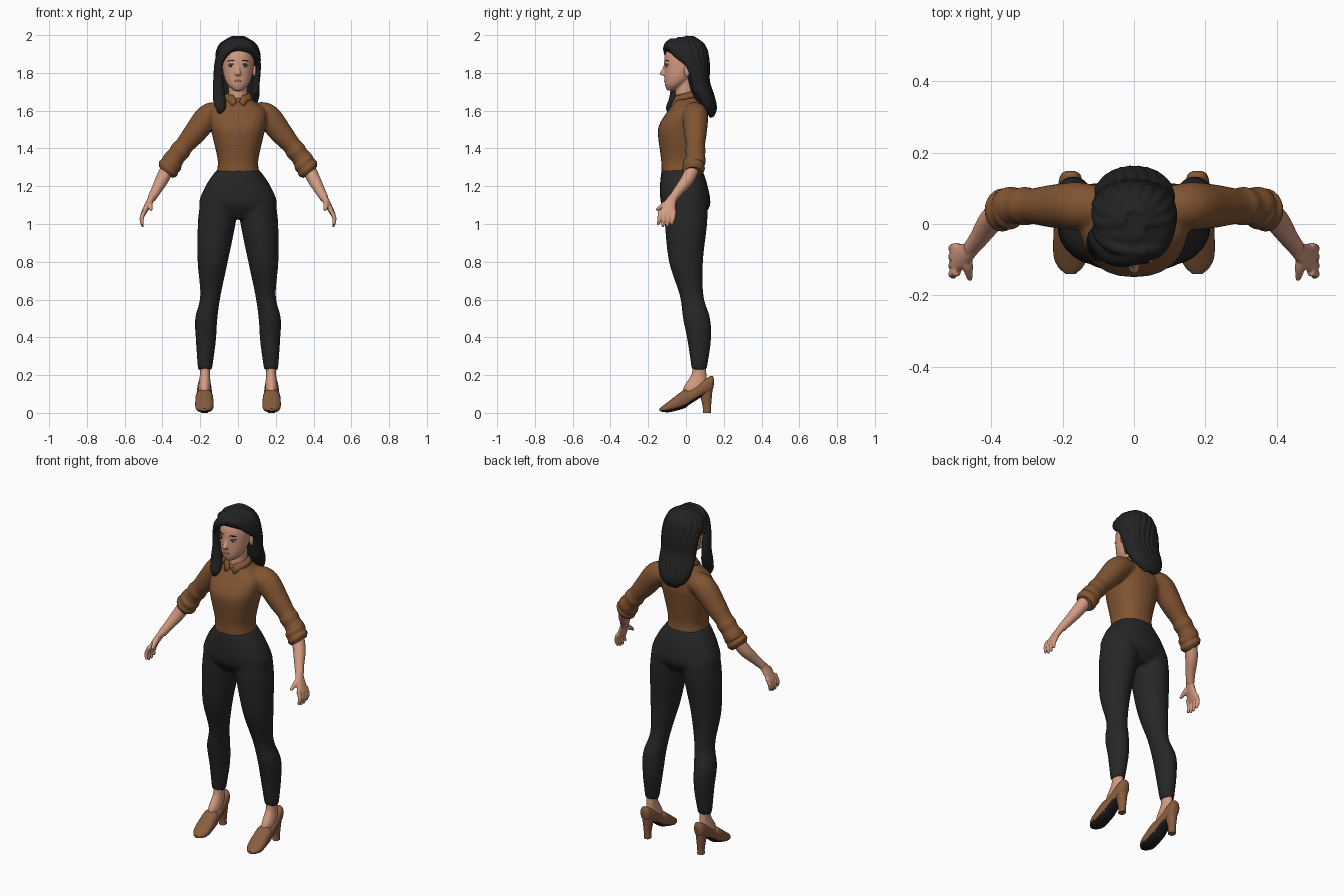
import bpy, bmesh, math
from mathutils import Vector

cube = bpy.data.objects.get("Cube")
if cube:
    bpy.data.objects.remove(cube, do_unlink=True)


def material(name, *rgb):
    made = bpy.data.materials.new(name)
    made.use_nodes = True
    made.diffuse_color = (*rgb, 1)
    shader = made.node_tree.nodes["Principled BSDF"]
    shader.inputs["Base Color"].default_value = (*rgb, 1)
    shader.inputs["Roughness"].default_value = .8
    return made


SKIN = material("skin", .66, .33, .22)
SHIRT = material("brown cloth", .22, .09, .032)
TROUSER = material("charcoal cloth", .02, .02, .02)
HAIR = material("black hair", .016, .016, .017)
SHOE = material("tan leather", .25, .11, .05)
SOLE = material("black sole", .012, .012, .012)
WHITE = material("eye white", .5, .45, .4)
IRIS = material("dark iris", .02, .01, .01)
LIP = material("lip", .46, .16, .12)

X, Y, Z = Vector((1, 0, 0)), Vector((0, 1, 0)), Vector((0, 0, 1))
SIDES = {"left": 1, "right": -1}


def spline(stations, steps=6):
    """Smooth curve through stations (x, y, z, radius[, second radius])."""
    knots = [Vector((*s, s[-1])[:5]) for s in stations]
    knots = [2 * knots[0] - knots[1], *knots, 2 * knots[-1] - knots[-2]]
    curve = []
    for before, start, end, after in zip(knots, knots[1:], knots[2:], knots[3:]):
        leave, arrive = (end - before) / 2, (after - start) / 2
        for step in range(steps):
            t = step / steps
            ease = t * t * (3 - 2 * t)
            curve.append(start.lerp(end, ease) + leave * t * (1 - t) ** 2 - arrive * t * t * (1 - t))
    return curve + [knots[-2]]


def loft(bm, stations, plane=(X, Y), ref=None, power=2, count=24):
    """Skin rings along a path: in a fixed plane, or square to the path."""
    points = spline(stations)
    rings = []
    for i, point in enumerate(points):
        u, v = plane
        if ref:
            ahead = points[min(i + 1, len(points) - 1)] - points[max(i - 1, 0)]
            tangent = ahead.to_3d().normalized()
            u = (ref - tangent * ref.dot(tangent)).normalized()
            v = tangent.cross(u)
        ring = []
        for k in range(count):
            angle = math.tau * k / count
            c, s = math.cos(angle), math.sin(angle)
            c = math.copysign(abs(c) ** (2 / power), c) * max(point[3], .001)
            s = math.copysign(abs(s) ** (2 / power), s) * max(point[4], .001)
            ring.append(bm.verts.new(point.to_3d() + u * c + v * s))
        rings.append(ring)
    for low, high in zip(rings, rings[1:]):
        for k in range(count):
            bm.faces.new((low[k], low[k - 1], high[k - 1], high[k]))
    bm.faces.new(rings[0])
    bm.faces.new(rings[-1])


def flip(stations, side):
    return [(side * x, *rest) for x, *rest in stations]


def span(rows):
    """Rows of (z, front, back, half width) become centred stations."""
    return [(0, (front + back) / 2, z, half, (back - front) / 2) for z, front, back, half in rows]


def finish(name, bm, *materials, voxel=None, smooth=2):
    bmesh.ops.recalc_face_normals(bm, faces=bm.faces)
    mesh = bpy.data.meshes.new(name)
    bm.to_mesh(mesh)
    bm.free()
    part = bpy.data.objects.new(name, mesh)
    bpy.context.collection.objects.link(part)
    for made in materials:
        mesh.materials.append(made)
    if voxel:
        blend = part.modifiers.new("blend", "REMESH")
        blend.mode, blend.voxel_size, blend.use_smooth_shade = "VOXEL", voxel, True
        soften = part.modifiers.new("soften", "SMOOTH")
        soften.factor, soften.iterations = .5, smooth
    else:
        bpy.ops.object.select_all(action="DESELECT")
        part.select_set(True)
        bpy.context.view_layer.objects.active = part
        bpy.ops.object.shade_smooth_by_angle(angle=math.radians(45))
    return part


def ball(name, made, centre, radii):
    bm = bmesh.new()
    bmesh.ops.create_uvsphere(bm, u_segments=16, v_segments=10, radius=1)
    for vert in bm.verts:
        vert.co = Vector(a * r + c for a, r, c in zip(vert.co, radii, centre))
    finish(name, bm, made)


# Trousers: pelvis and two legs blended together
bm = bmesh.new()
loft(bm, span([(1.285, -.13, .088, .115), (1.2, -.138, .115, .173), (1.1, -.13, .128, .205),
               (1.03, -.08, .08, .13)]), power=2.2)
leg = [(.1, 0, 1.12, .1, .115), (.113, 0, 1, .1, .112), (.134, 0, .8, .08, .09),
       (.146, .03, .62, .054, .063), (.168, .056, .5, .059, .072), (.17, .07, .38, .053, .062),
       (.175, .07, .23, .038, .04)]
for side in SIDES.values():
    loft(bm, flip(leg, side))
finish("trousers", bm, TROUSER, voxel=.01, smooth=4)

# Shirt: torso and sleeves blended together, with folds above the cuffs
bm = bmesh.new()
loft(bm, span([(1.27, -.13, .086, .113), (1.34, -.132, .084, .108), (1.48, -.149, .103, .139),
               (1.54, -.135, .11, .15), (1.6, -.095, .105, .148), (1.64, -.07, .09, .1),
               (1.67, -.06, .065, .058)]), power=2.3)
sleeve = [(.08, .045, 1.59, .055), (.155, .05, 1.57, .067), (.23, .05, 1.48, .06)]
sleeve += [(.285 + .02 * k, .05, 1.415 - .026 * k, .05 + .005 * (k % 2)) for k in range(5)]
for side in SIDES.values():
    loft(bm, flip(sleeve, side), ref=Y)
finish("shirt", bm, SHIRT, voxel=.009)

# Rolled cuffs
cuff = [(.335 + .012 * k, .045 - .002 * k, 1.345 - .018 * k, r)
        for k, r in enumerate((.046, .058, .056, .06, .046))]
for label, side in SIDES.items():
    bm = bmesh.new()
    loft(bm, flip(cuff, side), plane=(Y, Vector((side * .77, 0, .64))))
    finish(label + "_cuff", bm, SHIRT)

# Pointed collar, open at the front
bm = bmesh.new()
for side in SIDES.values():
    edges = []
    for i in range(25):
        upper, lower = (math.radians(gap + (180 - gap) * i / 24) for gap in (25, 5))
        point = math.exp(-((lower - .42) / .22) ** 2)
        top = 1.695 - .015 * math.cos(upper)
        bottom = 1.665 - .015 * math.cos(lower) - .026 * point
        depth = .076 + .012 * point
        edges.append((bm.verts.new((side * .056 * math.sin(upper), -.06 * math.cos(upper), top)),
                      bm.verts.new((side * .08 * math.sin(lower), -depth * math.cos(lower), bottom))))
    for a, b in zip(edges, edges[1:]):
        bm.faces.new((*a, *reversed(b)))
collar = finish("collar", bm, SHIRT)
collar.modifiers.new("thickness", "SOLIDIFY").thickness = .008

# Forearms and hands
forearm = [(.36, .045, 1.32, .036), (.4, .01, 1.24, .035), (.435, -.04, 1.175, .027), (.458, -.07, 1.135, .023)]
palm = [(.45, -.063, 1.15, .021, .018), (.472, -.084, 1.11, .031, .018), (.504, -.1, 1.05, .044, .013)]
thumb = [(.47, -.085, 1.12, .015), (.466, -.12, 1.1, .015), (.46, -.157, 1.073, .007)]
for label, side in SIDES.items():
    bm = bmesh.new()
    loft(bm, flip(forearm, side), ref=Y)
    loft(bm, flip(palm, side), ref=Y)
    loft(bm, flip(thumb, side), ref=Z, count=12)
    for k in range(4):
        y, tip = .024 * k - .135, .98 + .01 * abs(k - 1.5)
        finger = [(.495, y, 1.07, .012), (.51, y - .005, 1.03, .0115), (.505, y - .013, tip, .007)]
        loft(bm, flip(finger, side), ref=Y, count=12)
    finish(label + "_arm", bm, SKIN, voxel=.0045)

# Head, neck and nose
bm = bmesh.new()
loft(bm, span([(1.706, -.1, -.055, .02), (1.74, -.112, 0, .057), (1.8, -.115, .06, .078),
               (1.9, -.11, .11, .085), (1.97, -.06, .07, .05)]), count=32)
loft(bm, [(0, 0, 1.6, .055), (0, 0, 1.7, .05, .055), (0, .01, 1.79, .055)])
loft(bm, [(0, -.106, 1.85, .009), (0, -.116, 1.82, .01), (0, -.124, 1.8, .015), (0, -.119, 1.787, .014)], count=16)
finish("head", bm, SKIN, voxel=.0055)

# Face details
ball("lips", LIP, (0, -.106, 1.757), (.024, .01, .008))
for label, side in SIDES.items():
    ball(label + "_ear", SKIN, (side * .086, .005, 1.81), (.01, .016, .03))
    ball(label + "_eye", WHITE, (side * .036, -.1, 1.838), (.016, .009, .0065))
    ball(label + "_iris", IRIS, (side * .036, -.105, 1.838), (.0065, .006, .006))
    for part, z, thick in (("_brow", 1.862, .0035), ("_lash", 1.844, .002)):
        bm = bmesh.new()
        arch = [(.016, -.112, z, .001), (.035, -.107, z + .004, thick), (.056, -.09, z, .001)]
        loft(bm, flip(arch, side), ref=Z, count=8)
        finish(label + part, bm, HAIR)

# Hair: cap with wavy clumps down the back
cap = span([(1.99, -.04, .04, .03), (1.955, -.11, .09, .09), (1.92, -.106, .11, .11), (1.88, -.07, .117, .114),
            (1.83, -.02, .12, .11), (1.76, .005, .12, .107), (1.68, .03, .145, .105),
            (1.62, .07, .157, .078), (1.575, .117, .147, .03)])
bm = bmesh.new()
loft(bm, cap, count=32)
for k in range(10):
    clump = []
    for i, (x, y, z, wide, deep) in enumerate(cap):
        angle = math.radians(5 + 18 * k) + .12 * math.sin(i)
        size = .018 if z > 1.6 else .01
        clump.append((x + (wide - .01) * math.cos(angle), y + (deep - .01) * math.sin(angle), z - .007, size))
    loft(bm, clump, ref=X, count=12)

# Swept fringe, front lock and crown strands
lock = [(.04, -.07, 1.968, .02, .014), (-.015, -.095, 1.95, .028, .018), (-.065, -.09, 1.915, .032, .02),
        (-.1, -.06, 1.86, .036, .02), (-.105, -.045, 1.77, .035, .025), (-.1, -.06, 1.67, .028, .034),
        (-.092, -.085, 1.615, .02, .028), (-.1, -.083, 1.585, .01)]
loft(bm, lock, ref=Vector((-.3, 1, 1)))
tuck = [(.02, -.075, 1.97, .02, .012), (.062, -.078, 1.945, .026, .014), (.094, -.04, 1.9, .026, .014),
        (.108, .02, 1.84, .02, .013), (.1, .05, 1.74, .018, .014), (.09, .05, 1.69, .012)]
loft(bm, tuck, ref=Vector((.3, 1, 1)))
for j in range(3):
    back = .035 * j
    loft(bm, [(.035 - back, back - .08, 1.97, .012), (-.045, back - .07, 1.966, .015),
              (-.092, back - .04, 1.925, .015), (-.108, back - .01, 1.86, .013)], ref=Y, count=12)
finish("hair", bm, HAIR, voxel=.0055)

# Feet and heeled shoes: rows of (y, bottom, top, half width)
rows = [(.148, .15, .18, .014), (.137, .115, .196, .028), (.1, .095, .178, .036), (.02, .045, .122, .043),
        (-.01, .024, .122, .047), (-.085, .004, .066, .048), (-.12, .005, .04, .035), (-.14, .01, .024, .014)]
body = [(.178, y, (low + high) / 2, half, (high - low) / 2) for y, low, high, half in rows]
foot = [(.175, .07, .25, .029, .034), (.175, .068, .2, .027, .04), (.177, .05, .14, .032, .06), (.177, .04, .1, .03, .06)]
heel = [(.177, .11, 0, .019, .021), (.177, .11, .04, .019, .023), (.177, .103, .13, .03, .038)]
for label, side in SIDES.items():
    bm = bmesh.new()
    loft(bm, flip(foot, side))
    finish(label + "_foot", bm, SKIN)
    bm = bmesh.new()
    loft(bm, flip(heel, side), power=2.4)
    finish(label + "_heel", bm, SHOE)
    bm = bmesh.new()
    loft(bm, flip(body, side), plane=(X, Z), power=2.4, count=32)
    shoe = finish(label + "_shoe", bm, SHOE, SOLE)
    for face in shoe.data.polygons:
        face.material_index = int(face.normal.z < -.55 and face.center.y < .085)
